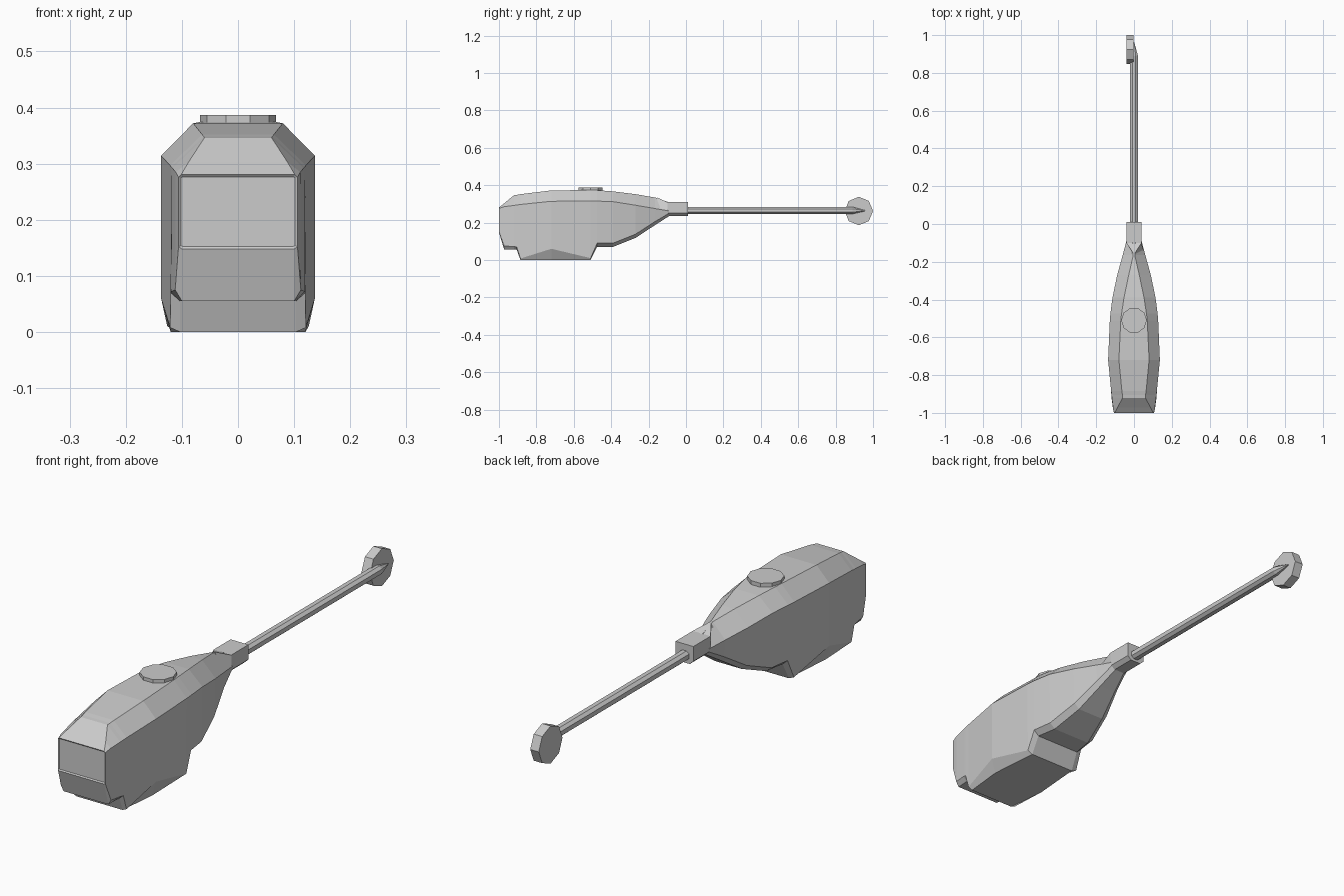
import bpy, bmesh, math
from mathutils import Matrix

if "Cube" in bpy.data.objects:
    bpy.data.objects.remove(bpy.data.objects["Cube"])


def finish(name, bm):
    bmesh.ops.remove_doubles(bm, verts=bm.verts, dist=0.0005)
    bmesh.ops.recalc_face_normals(bm, faces=bm.faces)
    mesh = bpy.data.meshes.new(name)
    bm.to_mesh(mesh)
    bm.free()
    obj = bpy.data.objects.new(name, mesh)
    bpy.context.collection.objects.link(obj)
    return obj


def loft(name, sections):
    """Skin a list of (y, half profile) sections mirrored across x = 0."""
    bm = bmesh.new()
    rings = []
    for y, half in sections:
        loop = list(half) + [(-x, z) for x, z in reversed(half)]
        rings.append([bm.verts.new((x, y, z)) for x, z in loop])
    n = len(rings[0])
    for a, b in zip(rings, rings[1:]):
        for i in range(n):
            j = (i + 1) % n
            bm.faces.new((a[i], a[j], b[j], b[i]))
    front = bm.faces.new(rings[0])
    bm.faces.new(rings[-1])
    return bm, front


def disc(name, sides, radius, depth, matrix):
    bm = bmesh.new()
    bmesh.ops.create_cone(bm, cap_ends=True, segments=sides, radius1=radius,
                          radius2=radius, depth=depth, matrix=matrix)
    return finish(name, bm)


# Fuselage: y, then bottom edge, lower side, shoulder and roof edge as (x, z)
hull = [
    (-1.00, [(.100, .148), (.106, .152), (.106, .276), (.101, .281)]),
    (-.972, [(.100, .055), (.112, .075), (.111, .285), (.088, .303)]),
    (-.920, [(.102, .055), (.119, .072), (.117, .292), (.060, .346)]),
    (-.905, [(.103, .055), (.120, .070), (.119, .294), (.061, .348)]),
    (-.885, [(.103, .000), (.121, .008), (.121, .297), (.064, .352)]),
    (-.720, [(.120, .000), (.137, .060), (.137, .314), (.080, .372)]),
    (-.510, [(.103, .000), (.126, .010), (.128, .315), (.070, .374)]),
    (-.475, [(.100, .070), (.122, .090), (.125, .315), (.066, .373)]),
    (-.390, [(.086, .070), (.110, .090), (.114, .312), (.053, .367)]),
    (-.270, [(.060, .118), (.083, .138), (.089, .293), (.028, .352)]),
    (-.165, [(.037, .187), (.053, .206), (.060, .275), (.004, .334)]),
    (-.090, [(.022, .235), (.038, .250), (.040, .262), (.006, .308)]),
]
bm, front = loft("fuselage", hull)

# Slightly recessed camera window on the nose
bmesh.ops.recalc_face_normals(bm, faces=bm.faces)
bmesh.ops.inset_individual(bm, faces=[front], thickness=.005, depth=-.004)
finish("fuselage", bm)

# Boom sleeve at the rear of the fuselage
sleeve = [(.024, .235), (.040, .250), (.040, .310)]
bm, _ = loft("boom_sleeve", [(-.155, [(.005, .262), (.053, .262), (.004, .334)]),
                             (-.10, sleeve), (.01, sleeve)])
finish("boom_sleeve", bm)

# Tail boom: octagonal rod tapering into the tail hub
octagon = [(.009, .246), (.021, .256), (.021, .274), (.009, .284)]
tip = [(.001, .262), (.002, .263), (.002, .264), (.001, .265)]
bm, _ = loft("tail_boom", [(-.02, octagon), (.89, octagon), (.96, tip)])
finish("tail_boom", bm)

# Rotor hub cap and tail disc
disc("rotor_hub", 10, .068, .025,
     Matrix.Translation((0, -.51, .3745)) @ Matrix.Rotation(math.pi / 2, 4, 'Z'))
bpy.data.objects["rotor_hub"].rotation_euler = (0, 0, 0)
disc("tail_disc", 8, .076, .038,
     Matrix.Translation((-.022, .924, .262)) @ Matrix.Rotation(math.pi / 2, 4, 'Y'))
